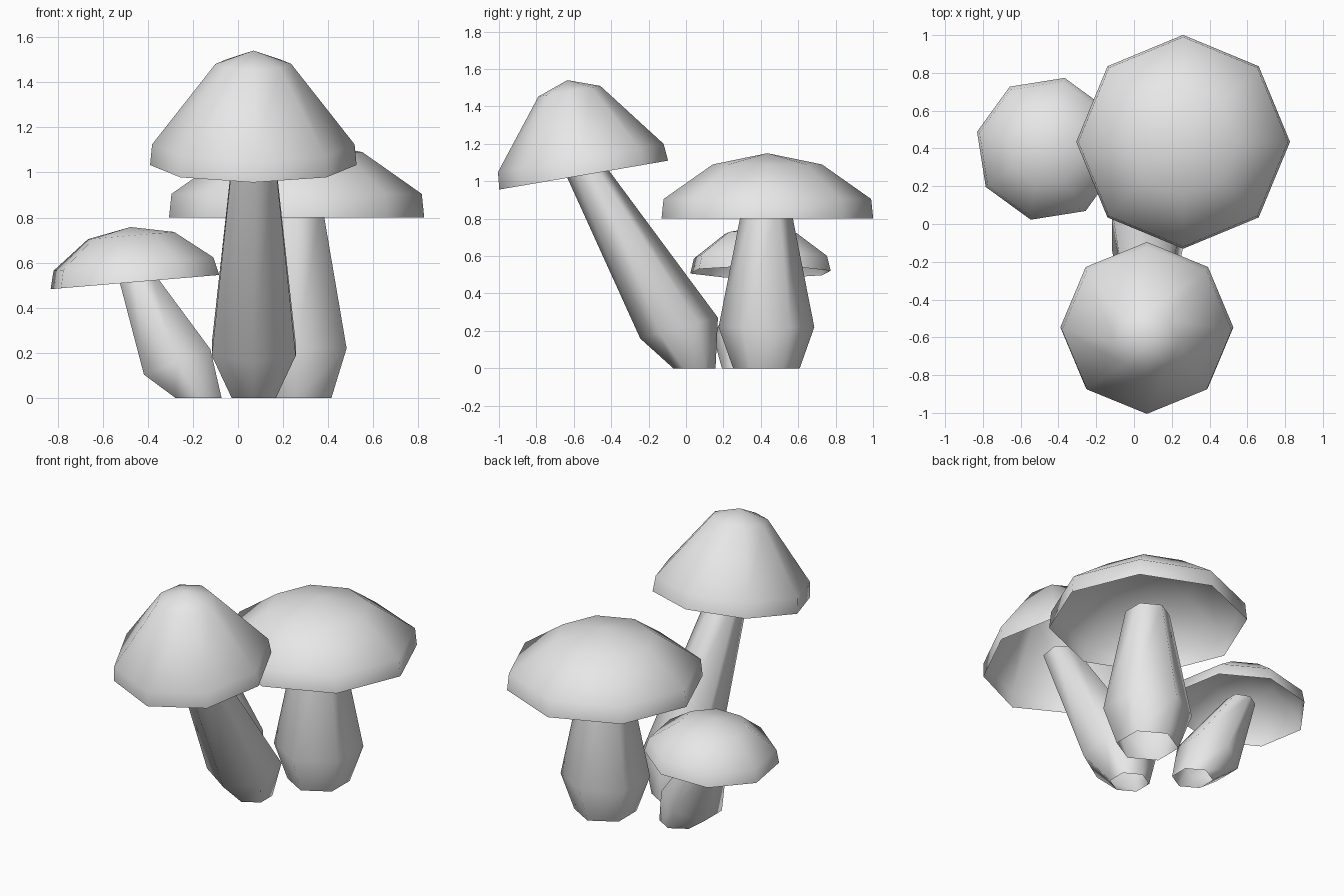
import bpy
import bmesh
from math import radians, cos, sin, tau
from mathutils import Matrix, Vector

cube = bpy.data.objects.get("Cube")
if cube:
    bpy.data.objects.remove(cube, do_unlink=True)

grey = bpy.data.materials.new("mushroom_grey")
grey.use_nodes = True
grey.diffuse_color = (0.8, 0.8, 0.8, 1)
grey.node_tree.nodes["Principled BSDF"].inputs["Base Color"].default_value = (0.8, 0.8, 0.8, 1)


def ring(bm, sides, radius, turn, matrix):
    """Add one polygon ring of vertices."""
    return [bm.verts.new(matrix @ Vector((radius * cos(turn + tau * i / sides),
                                          radius * sin(turn + tau * i / sides), 0)))
            for i in range(sides)]


def bridge(bm, low, high):
    n = len(low)
    for i in range(n):
        j = (i + 1) % n
        bm.faces.new((low[i], low[j], high[j], high[i]))


def finish(bm, name):
    mesh = bpy.data.meshes.new(name)
    bm.to_mesh(mesh)
    bm.free()
    mesh.materials.append(grey)
    for poly in mesh.polygons:
        poly.use_smooth = True
    obj = bpy.data.objects.new(name, mesh)
    bpy.context.collection.objects.link(obj)


def make_cap(name, centre, tilt, turn, profile, apex):
    """Hollow eight-sided dome; profile holds (radius, height) from the rim up."""
    bm = bmesh.new()
    place = Matrix.Translation(centre) @ tilt
    rings = [ring(bm, 8, r, turn, place @ Matrix.Translation((0, 0, h))) for r, h in profile]
    for low, high in zip(rings, rings[1:]):
        bridge(bm, low, high)
    tip = bm.verts.new(place @ Vector((0, 0, apex)))
    top = rings[-1]
    for i in range(8):
        bm.faces.new((top[i], top[(i + 1) % 8], tip))
    finish(bm, name)


def make_stem(name, sections):
    """Open six-sided tube; sections hold (centre, radius, tilt)."""
    bm = bmesh.new()
    rings = [ring(bm, 6, r, tau / 4, Matrix.Translation(c) @ t) for c, r, t in sections]
    for low, high in zip(rings, rings[1:]):
        bridge(bm, low, high)
    finish(bm, name)


def tilted(degrees, axis):
    return Matrix.Rotation(radians(degrees), 4, axis)


level = Matrix.Identity(4)

# Wide upright mushroom
make_cap("wide_cap", (0.26, 0.435, 0.8), level, 0,
         [(0.566, 0), (0.555, 0.105), (0.292, 0.29)], 0.35)
make_stem("wide_stem", [((0.26, 0.43, 0), 0.178, level),
                        ((0.26, 0.43, 0.22), 0.256, level),
                        ((0.26, 0.43, 0.87), 0.128, level)])

# Tall mushroom leaning forward
lean = tilted(9.7, 'X')
make_cap("tall_cap", (0.068, -0.547, 1.033), lean, 0,
         [(0.458, 0), (0.449, 0.093), (0.168, 0.455)], 0.515)
make_stem("tall_stem", [((0.07, 0.045, 0), 0.113, level),
                        ((0.07, -0.037, 0.215), 0.215, tilted(15, 'X')),
                        ((0.07, -0.56, 1.1), 0.105, lean)])

# Small mushroom leaning to the right
lean = tilted(-4.8, 'Y')
make_cap("small_cap", (-0.457, 0.398, 0.514), lean, radians(31.5),
         [(0.386, 0), (0.366, 0.08), (0.197, 0.207)], 0.245)
make_stem("small_stem", [((-0.175, 0.31, 0), 0.118, level),
                         ((-0.27, 0.33, 0.16), 0.182, tilted(-21, 'Y')),
                         ((-0.466, 0.39, 0.575), 0.085, lean)])
